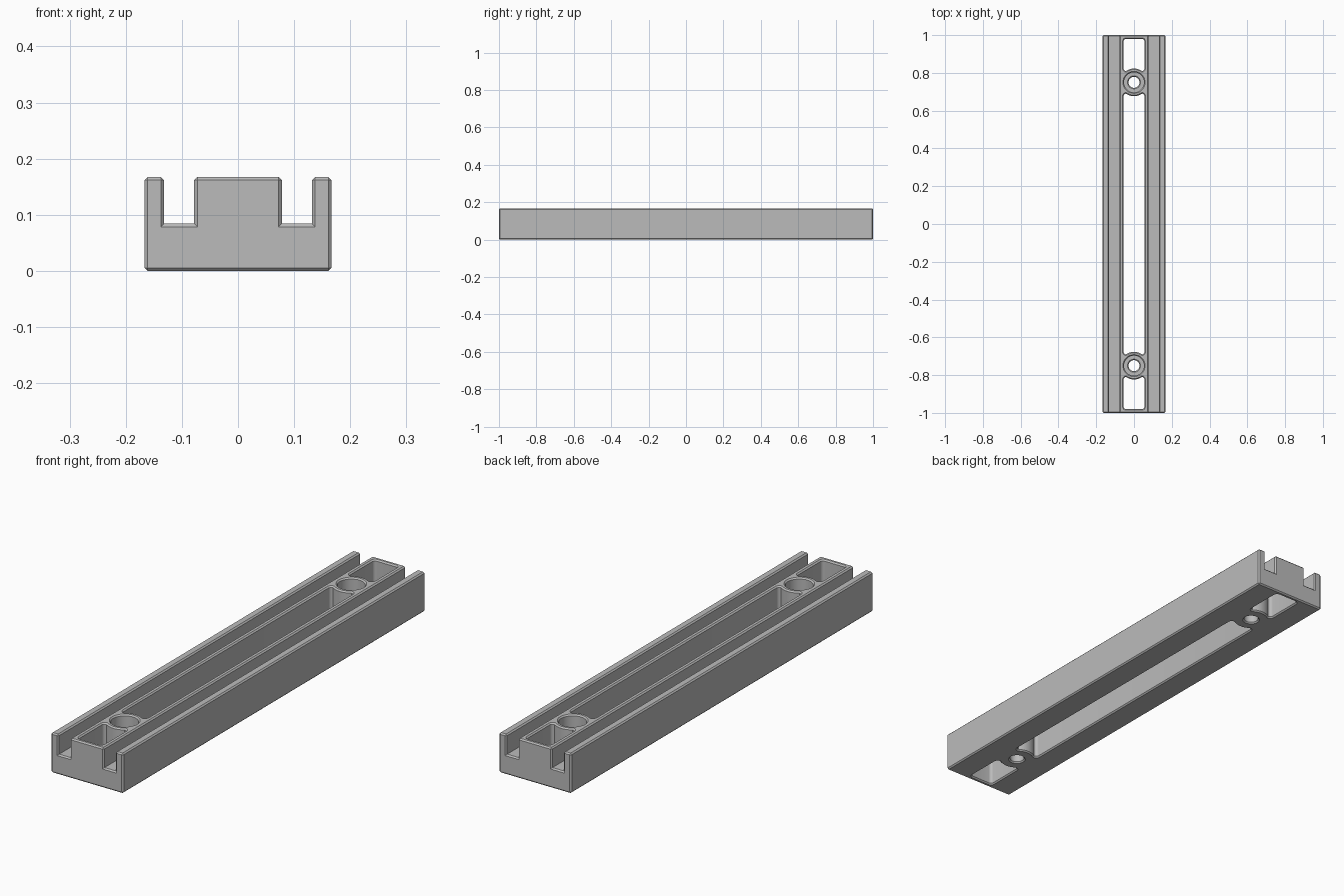
import bpy, bmesh, math
from mathutils import Vector

cube = bpy.data.objects.get("Cube")
if cube:
    bpy.data.objects.remove(cube, do_unlink=True)

HEIGHT, FLOOR, CHAMFER, OVER = 0.167, 0.084, 0.0055, 0.001
HOLE_Y = 0.75

grey = bpy.data.materials.new("plain grey")
grey.use_nodes = True
grey.diffuse_color = (0.5, 0.5, 0.5, 1)
grey.node_tree.nodes["Principled BSDF"].inputs["Base Color"].default_value = (0.5, 0.5, 0.5, 1)


def to_object(name, bm):
    bmesh.ops.recalc_face_normals(bm, faces=bm.faces)
    mesh = bpy.data.meshes.new(name)
    bm.to_mesh(mesh)
    bm.free()
    mesh.materials.append(grey)
    obj = bpy.data.objects.new(name, mesh)
    bpy.context.collection.objects.link(obj)
    return obj


def loft(name, rings):
    """Closed solid through a stack of equal-length rings."""
    bm = bmesh.new()
    loops = [[bm.verts.new(p) for p in ring] for ring in rings]
    n = len(loops[0])
    for a, b in zip(loops, loops[1:]):
        for i in range(n):
            j = (i + 1) % n
            bm.faces.new((a[i], a[j], b[j], b[i]))
    bm.faces.new(loops[0][::-1])
    bm.faces.new(loops[-1])
    return to_object(name, bm)


def arc(cx, cy, r, start, end, steps):
    angles = [math.radians(start + (end - start) * i / steps) for i in range(steps + 1)]
    return [Vector((cx + r * math.cos(a), cy + r * math.sin(a))) for a in angles]


def slot_end(y, side, bitten):
    """Rounded slot end, optionally hollowed around a screw boss."""
    half, r, boss_r = 0.055, 0.013, 0.073
    pts = arc(half - r, -r, r, 0, 90, 6)
    if bitten:
        drop = math.sqrt(boss_r ** 2 - (half - r) ** 2)
        swing = math.degrees(math.asin((half - r) / boss_r))
        pts += arc(0, drop, boss_r, -90 + swing, -90 - swing, 12)[1:-1]
    pts += arc(r - half, -r, r, 90, 180, 6)
    return [Vector((0, y)) + side * p for p in pts]


def offset(outline, d):
    """Push a counter-clockwise outline outward by d."""
    out = []
    for i, p in enumerate(outline):
        a = (p - outline[i - 1]).normalized()
        b = (outline[(i + 1) % len(outline)] - p).normalized()
        na, nb = Vector((a.y, -a.x)), Vector((b.y, -b.x))
        out.append(p + (na + nb) * d / (1 + na.dot(nb)))
    return out


def slot_cutter(name, low, high, low_bitten, high_bitten):
    outline = slot_end(high, 1, high_bitten) + slot_end(low, -1, low_bitten)
    flare = CHAMFER + OVER
    levels = [(-OVER, flare), (CHAMFER, 0), (HEIGHT - CHAMFER, 0), (HEIGHT + OVER, flare)]
    return loft(name, [[(p.x, p.y, z) for p in offset(outline, d)] for z, d in levels])


def screw_cutter(name, y):
    bore, head, c = 0.029, 0.053, CHAMFER
    levels = [(bore + c + OVER, -OVER), (bore, c), (bore, FLOOR - c), (bore + c, FLOOR),
              (head, FLOOR), (head, HEIGHT - c), (head + c + OVER, HEIGHT + OVER)]
    return loft(name, [[(p.x, p.y, z) for p in arc(0, y, r, 0, 360, 48)[:-1]] for r, z in levels])


# Rail body: twin-channel section run along y, outside edges chamfered
half = [(0.078, HEIGHT), (0.078, FLOOR), (0.132, FLOOR), (0.132, HEIGHT), (0.167, HEIGHT), (0.167, 0)]
section = half + [(-x, z) for x, z in reversed(half)]
rail = loft("channel_rail", [[(x, y, z) for x, z in section] for y in (-1, 1)])
bm = bmesh.new()
bm.from_mesh(rail.data)
bmesh.ops.bevel(bm, geom=[e for e in bm.edges if e.is_convex], offset=CHAMFER,
                offset_type='OFFSET', segments=1, profile=0.5, affect='EDGES')
bm.to_mesh(rail.data)
bm.free()

# Through slots and counterbored screw holes
cutters = [slot_cutter("middle_slot_cutter", -0.69, 0.69, True, True),
           slot_cutter("back_slot_cutter", 0.81, 0.98, True, False),
           slot_cutter("front_slot_cutter", -0.98, -0.81, False, True),
           screw_cutter("back_screw_cutter", HOLE_Y),
           screw_cutter("front_screw_cutter", -HOLE_Y)]
bpy.ops.object.select_all(action='DESELECT')
rail.select_set(True)
bpy.context.view_layer.objects.active = rail
for cutter in cutters:
    cutter.hide_render = True
    mod = rail.modifiers.new(cutter.name, 'BOOLEAN')
    mod.operation, mod.solver, mod.object = 'DIFFERENCE', 'EXACT', cutter
    bpy.ops.object.modifier_apply(modifier=mod.name)
    bpy.data.objects.remove(cutter, do_unlink=True)

bpy.ops.object.shade_smooth_by_angle(angle=math.radians(30))
